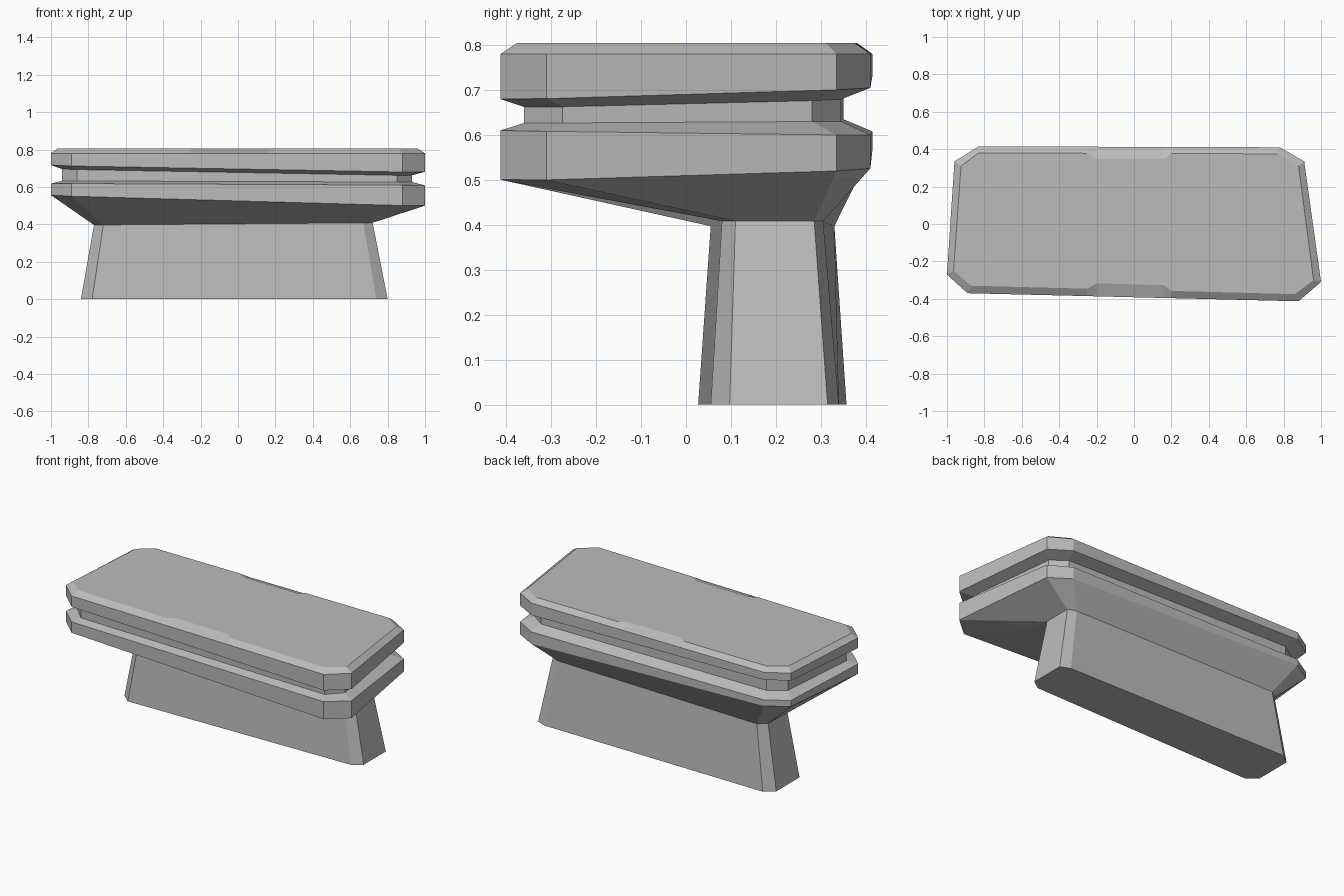
import bpy
import bmesh

cube = bpy.data.objects.get("Cube")
if cube:
    bpy.data.objects.remove(cube, do_unlink=True)

stone = bpy.data.materials.new("grey stone")
stone.use_nodes = True
GREY = (0.5, 0.5, 0.5, 1)
stone.diffuse_color = GREY
stone.node_tree.nodes["Principled BSDF"].inputs["Base Color"].default_value = GREY


def ring(outline, z, tilt_x=0, tilt_y=0):
    """Lift an outline onto a slightly tilted plane."""
    return [(x, y, z + tilt_x * x + tilt_y * y) for x, y in outline]


def split_long_edges(points, depth):
    """Add worn-notch points to the front and back edges of a ring."""
    result = []
    stops = (-0.25, -0.2, 0.16, 0.2)
    for i, a in enumerate(points):
        b = points[(i + 1) % len(points)]
        result.append(a)
        if abs(a[0] - b[0]) < 1:
            continue
        front = b[0] > a[0]
        for x in (stops if front else stops[::-1]):
            t = (x - a[0]) / (b[0] - a[0])
            push = depth if x in stops[1:3] else 0
            y = a[1] + t * (b[1] - a[1]) + (push if front else -push)
            result.append((x, y, a[2] + t * (b[2] - a[2])))
    return result


def loft(name, rings):
    """Bridge equal-sized rings, listed bottom to top, and cap both ends."""
    bm = bmesh.new()
    loops = [[bm.verts.new(p) for p in r] for r in rings]
    count = len(loops[0])
    for low, high in zip(loops, loops[1:]):
        for i in range(count):
            j = (i + 1) % count
            bm.faces.new((low[i], low[j], high[j], high[i]))
    bm.faces.new(loops[0][::-1])
    bm.faces.new(loops[-1])
    bmesh.ops.recalc_face_normals(bm, faces=bm.faces)
    mesh = bpy.data.meshes.new(name)
    bm.to_mesh(mesh)
    bm.free()
    mesh.materials.append(stone)
    obj = bpy.data.objects.new(name, mesh)
    bpy.context.collection.objects.link(obj)
    return obj


# Outlines with cut corners, counter-clockwise from the left front
slab = [(-1, -0.27), (-0.89, -0.37), (0.88, -0.413), (1, -0.31),
        (0.91, 0.335), (0.78, 0.41), (-0.83, 0.415), (-0.96, 0.335)]
top_face = [(-0.965, -0.25), (-0.87, -0.33), (0.86, -0.375), (0.96, -0.3),
            (0.88, 0.31), (0.77, 0.375), (-0.83, 0.38), (-0.925, 0.31)]
neck = [(-0.94, -0.24), (-0.86, -0.32), (0.85, -0.36), (0.93, -0.275),
        (0.85, 0.28), (0.76, 0.345), (-0.8, 0.35), (-0.9, 0.28)]
stem_top = [(-0.77, 0.1), (-0.72, 0.055), (0.67, 0.08), (0.72, 0.11),
            (0.72, 0.285), (0.67, 0.305), (-0.72, 0.33), (-0.77, 0.29)]
stem_foot = [(-0.84, 0.08), (-0.78, 0.027), (0.74, 0.055), (0.8, 0.097),
             (0.8, 0.315), (0.74, 0.34), (-0.78, 0.357), (-0.84, 0.31)]

neck_high = ring(neck, 0.685, -0.0175, 0.022)

# Pedestal, flared lower slab and recessed neck in one body
loft("pedestal_and_lower_slab", [
    ring(stem_foot, 0),
    ring(stem_top, 0.403, 0.008),
    ring(slab, 0.536, -0.0275, 0.027),
    ring(slab, 0.609, -0.005, -0.013),
    ring(neck, 0.631, -0.003, 0.005),
    neck_high,
])

# Upper slab with a bevelled rim, worn in the middle of each long side
loft("upper_slab", [
    split_long_edges(neck_high, 0),
    split_long_edges(ring(slab, 0.707, -0.0175, 0.028), 0),
    split_long_edges(ring(slab, 0.78), 0),
    split_long_edges(ring(top_face, 0.805), 0.03),
])
